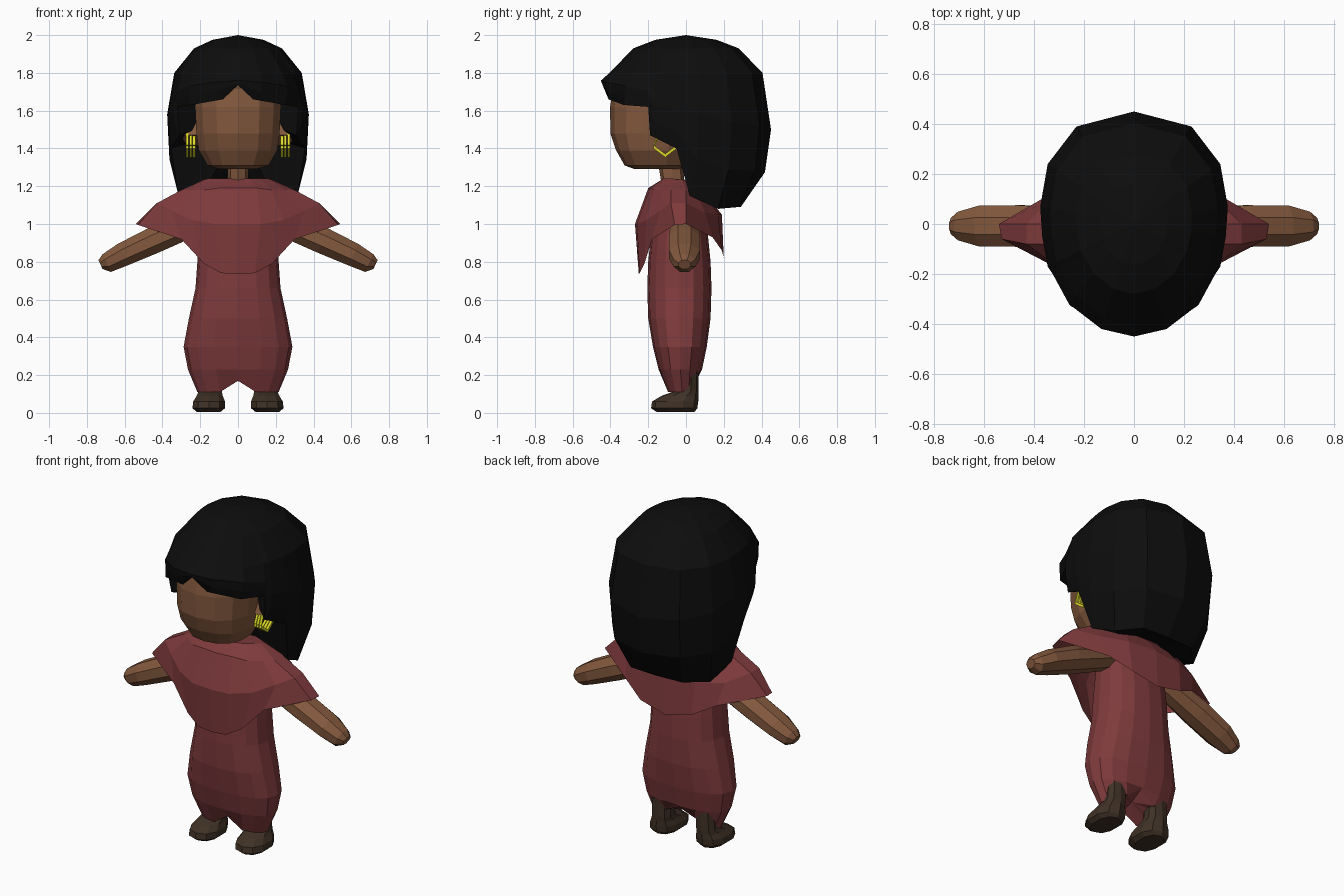
import bpy, bmesh, math
from mathutils import Vector

if "Cube" in bpy.data.objects:
    bpy.data.objects.remove(bpy.data.objects["Cube"])


def material(name, rgb):
    m = bpy.data.materials.new(name)
    m.diffuse_color = (*rgb, 1)
    m.use_nodes = True
    m.node_tree.nodes["Principled BSDF"].inputs["Base Color"].default_value = m.diffuse_color
    return m


SKIN = material("brown_skin", (0.225, 0.098, 0.047))
CLOTH = material("dusty_red_cloth", (0.212, 0.043, 0.046))
HAIR = material("black_hair", (0.004, 0.004, 0.004))
GOLD = material("yellow_gold", (0.72, 0.70, 0.02))
LEATHER = material("dark_leather", (0.050, 0.031, 0.019))


def skin(name, rings, mat, start=None, end=None):
    """Join closed rings of points; start/end may be 'cap' or a tip point."""
    bm = bmesh.new()
    vr = [[bm.verts.new(p) for p in r] for r in rings]
    n = len(vr[0])
    for a, b in zip(vr, vr[1:]):
        for i in range(n):
            j = (i + 1) % n
            bm.faces.new((a[i], a[j], b[j], b[i]))
    for ring, how in ((vr[0], start), (vr[-1], end)):
        if how == 'cap':
            bm.faces.new(ring)
        elif how is not None:
            tip = bm.verts.new(how)
            for i in range(n):
                bm.faces.new((ring[i], ring[(i + 1) % n], tip))
    bmesh.ops.recalc_face_normals(bm, faces=bm.faces)
    me = bpy.data.meshes.new(name)
    bm.to_mesh(me)
    bm.free()
    me.materials.append(mat)
    ob = bpy.data.objects.new(name, me)
    bpy.context.collection.objects.link(ob)
    return ob


def oval(z, rx, y0, y1, n=14, cx=0, power=0.85):
    """Horizontal rounded ring reaching from y0 to y1."""
    pts = []
    for i in range(n):
        a = 2 * math.pi * i / n - math.pi / 2
        c, s = math.cos(a), math.sin(a)
        x = math.copysign(abs(c) ** power, c) * rx
        y = math.copysign(abs(s) ** power, s) * (y1 - y0) / 2
        pts.append((cx + x, (y0 + y1) / 2 + y, z))
    return pts


def mirrored_rings(columns):
    """Turn half a set of columns (front to back) into full closed rings."""
    other = [[(-x, y, z) for x, y, z in c] for c in columns[-2:0:-1]]
    return [list(r) for r in zip(*(columns + other))]


# Head and neck
skin("head", [oval(*r) for r in (
    (1.29, .10, -.27, -.04), (1.31, .165, -.325, .02), (1.39, .212, -.37, .06),
    (1.48, .225, -.40, .10), (1.62, .232, -.402, .12), (1.72, .225, -.385, .12),
    (1.82, .15, -.27, .08))], SKIN, 'cap', 'cap')
skin("neck", [oval(1.15, .055, -.12, .0, 8), oval(1.34, .055, -.15, -.02, 8)],
     SKIN, 'cap', 'cap')

# Hair: (widest point, lower edge point) for each half column, front to back
hair_columns = []
for w, b in (
        ((0, -.45, 1.76), (0, -.43, 1.735)),
        ((.13, -.42, 1.75), (.08, -.41, 1.66)),
        ((.26, -.32, 1.73), (.25, -.33, 1.63)),
        ((.325, -.20, 1.70), (.32, -.20, 1.62)),
        ((.345, -.17, 1.62), (.31, -.19, 1.47)),
        ((.367, -.05, 1.60), (.355, -.05, 1.40)),
        ((.375, .07, 1.58), (.315, .02, 1.15)),
        ((.345, .24, 1.54), (.28, .17, 1.08)),
        ((.23, .39, 1.52), (.17, .28, 1.09)),
        ((0, .45, 1.50), (0, .29, 1.09))):
    w, b = Vector(w), Vector(b)
    dome = [(w.x * k, w.y * k, z) for k, z in ((.36, 1.975), (.62, 1.93), (.9, 1.80))]
    bulge = w.lerp(b, .2)
    bulge.z = w.z + (b.z - w.z) * .55
    inner = (b.x * .5, b.y * .4, b.z + .06)
    hair_columns.append(dome + [tuple(w), tuple(bulge), tuple(b), inner])
skin("hair", mirrored_rings(hair_columns), HAIR, (0, 0, 2.0), (0, 0, 1.5))

# Shawl: collar, shoulder, middle and hem points of each half column
shawl_columns = [
    [(0, -.12, 1.24), (0, -.20, 1.19), (0, -.27, 1.0), (0, -.25, .735)],
    [(.06, -.12, 1.24), (.10, -.19, 1.19), (.12, -.26, 1.0), (.09, -.245, .74)],
    [(.12, -.10, 1.24), (.18, -.17, 1.18), (.24, -.21, 1.02), (.18, -.22, .79)],
    [(.16, -.07, 1.24), (.25, -.12, 1.18), (.35, -.14, 1.07), (.30, -.18, .92)],
    [(.18, -.04, 1.235), (.30, -.08, 1.18), (.43, -.08, 1.11), (.53, -.06, .995)],
    [(.18, -.02, 1.235), (.30, 0, 1.18), (.43, 0, 1.11), (.54, 0, 1.0)],
    [(.15, .01, 1.23), (.25, .06, 1.17), (.33, .10, 1.06), (.30, .14, .93)],
    [(.10, .03, 1.23), (.14, .10, 1.15), (.18, .17, 1.05), (.17, .19, .86)],
    [(0, .03, 1.23), (0, .11, 1.15), (0, .19, 1.05), (0, .20, .82)]]
skin("shawl", mirrored_rings(shawl_columns), CLOTH, start='cap')

# Robe, with a hem that lifts between the legs and at the back
robe = [oval(z, rx, y0, y1, 16) for z, rx, y0, y1 in (
    (1.14, .17, -.14, .07), (1.0, .20, -.18, .11), (.80, .215, -.20, .13),
    (.66, .225, -.205, .135), (.50, .26, -.20, .13), (.35, .288, -.175, .11),
    (.23, .265, -.145, .085))]
hem = [(x, y, .11 + .06 * max(0, 1 - abs(x) / .09) + max(0, y) * 1.1)
       for x, y, z in oval(0, .215, -.10, .06, 16)]
skin("robe", robe + [hem], CLOTH, 'cap', (0, -.02, .19))


def arm_ring(c, half_y, half_t, side, n=8):
    """Ring square to the sloping arm."""
    up = Vector((.43, 0, .90))
    pts = []
    for i in range(n):
        a = 2 * math.pi * (i + .5) / n
        p = Vector((c[0], -.008, c[1])) + up * half_t * math.sin(a)
        pts.append((side * p.x, p.y + half_y * math.cos(a), p.z))
    return pts


def strip(name, path, x0, x1, thick):
    """Bent flat band running through (y, z) points."""
    rings = []
    for y, z in path:
        rings.append([(x0, y, z), (x1, y, z), (x1, y, z + thick), (x0, y, z + thick)])
    return skin(name, rings, GOLD, 'cap', 'cap')


for side, label in ((1, "left"), (-1, "right")):
    # Arm
    skin(label + "_arm", [arm_ring(c, hy, ht, side) for c, hy, ht in (
        ((.17, 1.03), .07, .07), ((.45, .912), .09, .076),
        ((.61, .838), .088, .068), ((.695, .793), .062, .056),
        ((.728, .785), .035, .028))], SKIN, 'cap', 'cap')
    # Boot
    skin(label + "_boot", [oval(z, rx, y0, y1, 10, side * cx) for z, rx, y0, y1, cx in (
        (.005, .065, -.155, .045, .155), (.025, .09, -.185, .06, .155),
        (.06, .088, -.18, .065, .153), (.09, .072, -.13, .065, .15),
        (.115, .064, -.06, .065, .147), (.22, .064, -.04, .065, .145))],
        LEATHER, 'cap', 'cap')
    # Ear, a small flattened wedge
    skin(label + "_ear", [
        [(side * .19, y, z) for y, z in ((-.16, 1.47), (-.12, 1.56), (-.06, 1.52), (-.08, 1.41))],
        [(side * .28, y, z) for y, z in ((-.15, 1.47), (-.12, 1.53), (-.07, 1.51), (-.08, 1.43))]],
        SKIN, 'cap', (side * .315, -.10, 1.475))
    # Earring of three bent bands
    for k in range(3):
        x = .226 + k * .018
        strip(f"{label}_earring_band_{k + 1}",
              ((-.145, 1.46 + .006 * k), (-.172, 1.40), (-.11, 1.353), (-.05, 1.40)),
              side * x, side * (x + .014), .018)
